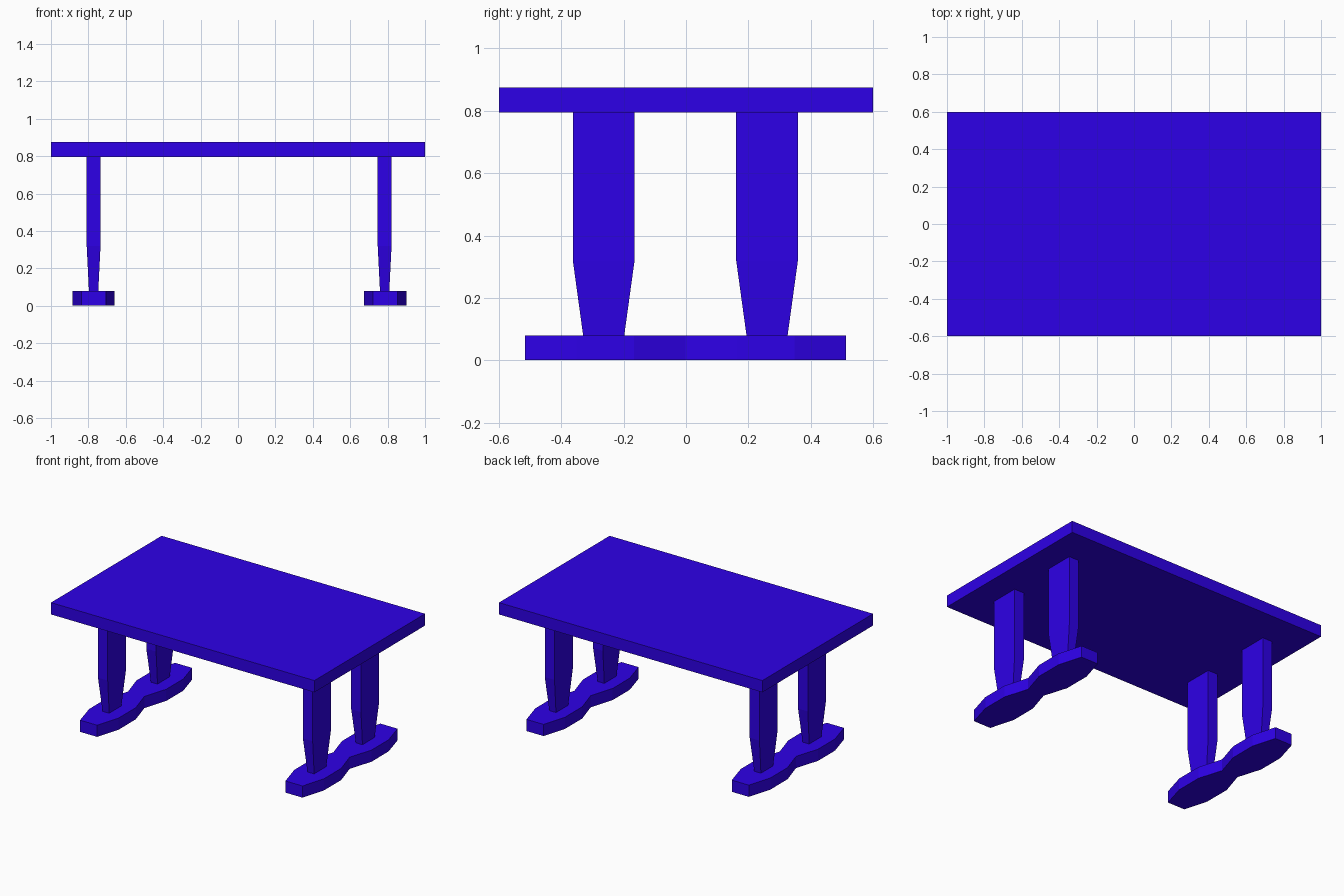
import bpy
import bmesh

cube = bpy.data.objects.get("Cube")
if cube:
    bpy.data.objects.remove(cube, do_unlink=True)

blue = bpy.data.materials.new("vivid_blue")
blue.use_nodes = True
colour = (0.027, 0.0, 0.8, 1)
blue.diffuse_color = colour
blue.node_tree.nodes["Principled BSDF"].inputs["Base Color"].default_value = colour

TOP_Z, UNDER_Z, FOOT_Z, TAPER_Z = 0.875, 0.794, 0.08, 0.32


def loft(name, sections, location=(0, 0, 0)):
    """Join matching rings of points into a closed solid; a section is (outline, z)."""
    bm = bmesh.new()
    rings = [[bm.verts.new((x, y, z)) for x, y in outline] for outline, z in sections]
    for low, high in zip(rings, rings[1:]):
        for i in range(len(low)):
            j = (i + 1) % len(low)
            bm.faces.new((low[i], low[j], high[j], high[i]))
    bm.faces.new(rings[0][::-1])
    bm.faces.new(rings[-1])
    bmesh.ops.recalc_face_normals(bm, faces=bm.faces)
    mesh = bpy.data.meshes.new(name)
    bm.to_mesh(mesh)
    bm.free()
    mesh.materials.append(blue)
    obj = bpy.data.objects.new(name, mesh)
    obj.location = location
    bpy.context.collection.objects.link(obj)
    return obj


def rect(hx, hy):
    return [(-hx, -hy), (hx, -hy), (hx, hy), (-hx, hy)]


# Table top
slab = rect(1, 0.6)
loft("table_top", [(slab, UNDER_Z), (slab, TOP_Z)])

# Foot outline: two faceted bulges with a narrow waist, as (half width, y)
half = [(0.065, -0.515), (0.113, -0.35), (0.113, -0.165)]
side = half + [(0.062, 0)] + [(w, -y) for w, y in reversed(half)]
foot = side + [(-w, y) for w, y in reversed(side)]

# A foot with two tapered legs at each end
for end, foot_x, leg_x in (("right", -0.772, -0.772), ("left", 0.787, 0.784)):
    loft(end + "_foot", [(foot, 0), (foot, FOOT_Z)], (foot_x, -0.002, 0))
    for place, y in (("front", -0.264), ("back", 0.26)):
        loft(f"{place}_{end}_leg",
             [(rect(0.025, 0.066), FOOT_Z),
              (rect(0.037, 0.099), TAPER_Z),
              (rect(0.037, 0.099), UNDER_Z)],
             (leg_x, y, 0))
